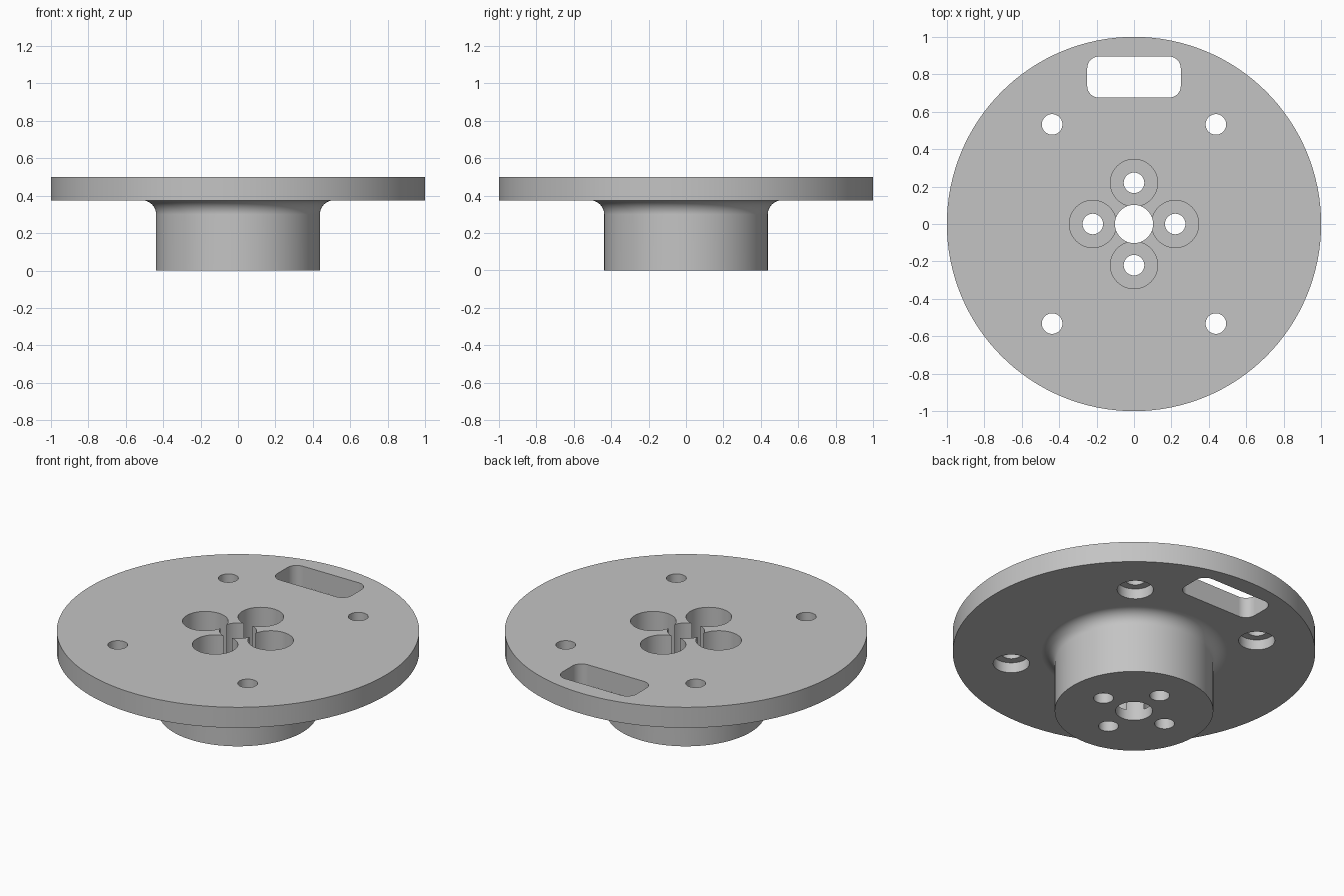
import bpy, bmesh, math
from mathutils import Matrix, Vector

if "Cube" in bpy.data.objects:
    bpy.data.objects.remove(bpy.data.objects["Cube"], do_unlink=True)

TOP, UNDER = 0.5, 0.375      # flange faces
HUB_R, FILLET = 0.4375, 0.075
OVER = 0.1                   # cutter overshoot

grey = bpy.data.materials.new("plain_grey")
grey.use_nodes = True
grey.diffuse_color = (0.55, 0.55, 0.55, 1)
grey.node_tree.nodes["Principled BSDF"].inputs["Base Color"].default_value = grey.diffuse_color


def finish(name, bm, location=(0, 0, 0)):
    bmesh.ops.recalc_face_normals(bm, faces=bm.faces)
    mesh = bpy.data.meshes.new(name)
    bm.to_mesh(mesh)
    bm.free()
    obj = bpy.data.objects.new(name, mesh)
    obj.location = location
    bpy.context.collection.objects.link(obj)
    return obj


def lathe(name, profile, location=(0, 0, 0), steps=48):
    """Closed solid of revolution from (radius, z) points, capped at both ends."""
    bm = bmesh.new()
    rings = []
    for r, z in profile:
        turns = [2 * math.pi * i / steps for i in range(steps)]
        rings.append([bm.verts.new((r * math.cos(a), r * math.sin(a), z)) for a in turns])
    for a, b in zip(rings, rings[1:]):
        for i in range(steps):
            j = (i + 1) % steps
            bm.faces.new((a[i], a[j], b[j], b[i]))
    bm.faces.new(rings[0])
    bm.faces.new(rings[-1])
    return finish(name, bm, location)


# Flange and hub with a fillet between them
arc = [math.pi / 2 * i / 10 for i in range(11)]
fillet = [(HUB_R + FILLET * (1 - math.cos(a)), UNDER - FILLET * (1 - math.sin(a))) for a in arc]
body = lathe("flanged_hub", [(HUB_R, 0)] + fillet + [(1, UNDER), (1, TOP)], steps=128)
body.data.materials.append(grey)

# Centre bore
cutters = [lathe("centre_bore_cutter", [(0.102, -OVER), (0.102, TOP + OVER)])]

# Hub screw holes, counterbored from above
for i in range(4):
    a = i * math.pi / 2
    cutters.append(lathe("hub_screw_cutter",
                         [(0.055, -OVER), (0.055, 0.0625), (0.126, 0.0625), (0.126, TOP + OVER)],
                         (0.22 * math.cos(a), 0.22 * math.sin(a), 0)))

# Flange screw holes, counterbored from below
for sx in (-1, 1):
    for sy in (-1, 1):
        cutters.append(lathe("flange_screw_cutter",
                             [(0.1, UNDER - OVER), (0.1, 0.4375), (0.055, 0.4375), (0.055, TOP + OVER)],
                             (0.4375 * sx, 0.532 * sy, 0)))

# Rounded slot near the back rim
bm = bmesh.new()
bmesh.ops.create_cube(bm, size=1, matrix=Matrix.Diagonal(Vector((0.5, 0.22, 0.4, 1))))
upright = [e for e in bm.edges if abs(e.verts[0].co.z - e.verts[1].co.z) > 0.1]
bmesh.ops.bevel(bm, geom=upright, offset=0.062, segments=8, profile=0.5, affect='EDGES')
cutters.append(finish("slot_cutter", bm, (0, 0.785, 0.45)))

# Cut everything, bake the result, then drop the cutters
for c in cutters:
    c.hide_render = True
    mod = body.modifiers.new(c.name, 'BOOLEAN')
    mod.operation, mod.solver, mod.object = 'DIFFERENCE', 'EXACT', c
bpy.context.view_layer.update()
baked = bpy.data.meshes.new_from_object(body.evaluated_get(bpy.context.evaluated_depsgraph_get()))
body.modifiers.clear()
body.data = baked
body.data.materials.clear()
body.data.materials.append(grey)
for p in body.data.polygons:
    p.material_index = 0
for c in cutters:
    bpy.data.objects.remove(c, do_unlink=True)

# Smooth round walls, crisp rims
bpy.ops.object.select_all(action='DESELECT')
body.select_set(True)
bpy.context.view_layer.objects.active = body
bpy.ops.object.shade_smooth_by_angle(angle=math.radians(30))
weighted = body.modifiers.new("even_normals", 'WEIGHTED_NORMAL')
weighted.keep_sharp = True
